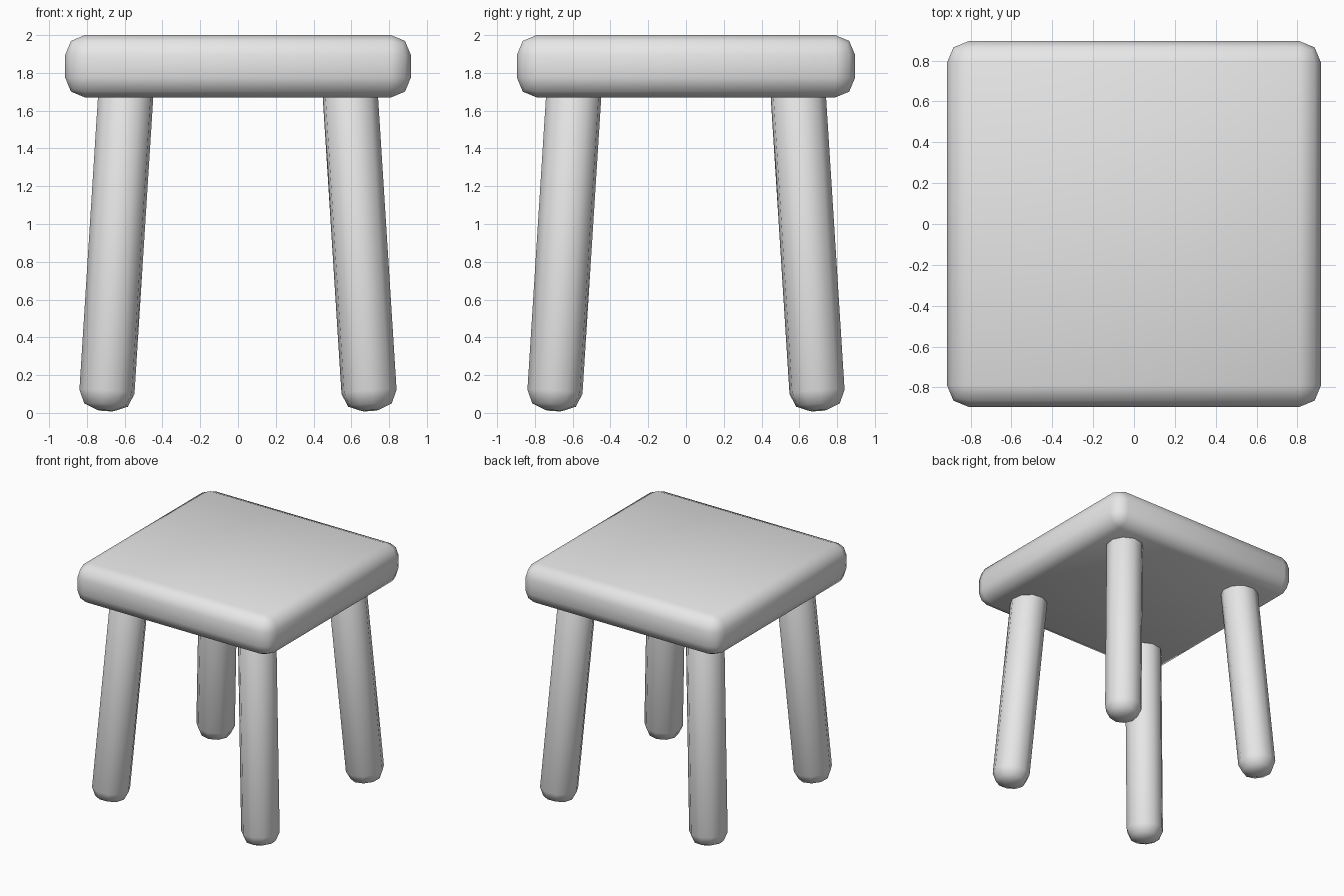
import bpy
import math
from mathutils import Vector

if "Cube" in bpy.data.objects:
    bpy.data.objects.remove(bpy.data.objects["Cube"], do_unlink=True)

grey = bpy.data.materials.new("plain grey")
grey.use_nodes = True
grey.diffuse_color = (0.8, 0.8, 0.8, 1)
grey.node_tree.nodes["Principled BSDF"].inputs["Base Color"].default_value = (0.8, 0.8, 0.8, 1)


def finish(obj, name, bevel):
    """Name, colour, round and smooth a part."""
    obj.name = name
    obj.data.materials.append(grey)
    bpy.ops.object.transform_apply(location=False, rotation=False, scale=True)
    mod = obj.modifiers.new("rounded edges", 'BEVEL')
    mod.width = bevel
    mod.segments = 2
    mod.limit_method = 'ANGLE'
    mod.angle_limit = math.radians(60)
    bpy.ops.object.shade_smooth()


# Seat slab
bpy.ops.mesh.primitive_cube_add(size=1, location=(0, 0, 1.835))
seat = bpy.context.object
seat.scale = (1.83, 1.79, 0.33)
finish(seat, "seat", 0.105)

# Four splayed legs, sunk into the seat
for side, sx in (("left", 1), ("right", -1)):
    for end, sy in (("front", -1), ("back", 1)):
        foot = Vector((0.7 * sx, 0.7 * sy, 0.012))
        top = Vector((0.585 * sx, 0.585 * sy, 1.83))
        axis = top - foot
        bpy.ops.mesh.primitive_cylinder_add(
            vertices=10, radius=0.148, depth=axis.length, location=(foot + top) / 2)
        leg = bpy.context.object
        leg.rotation_euler = axis.to_track_quat('Z', 'Y').to_euler()
        finish(leg, f"{end}_{side}_leg", 0.1)
